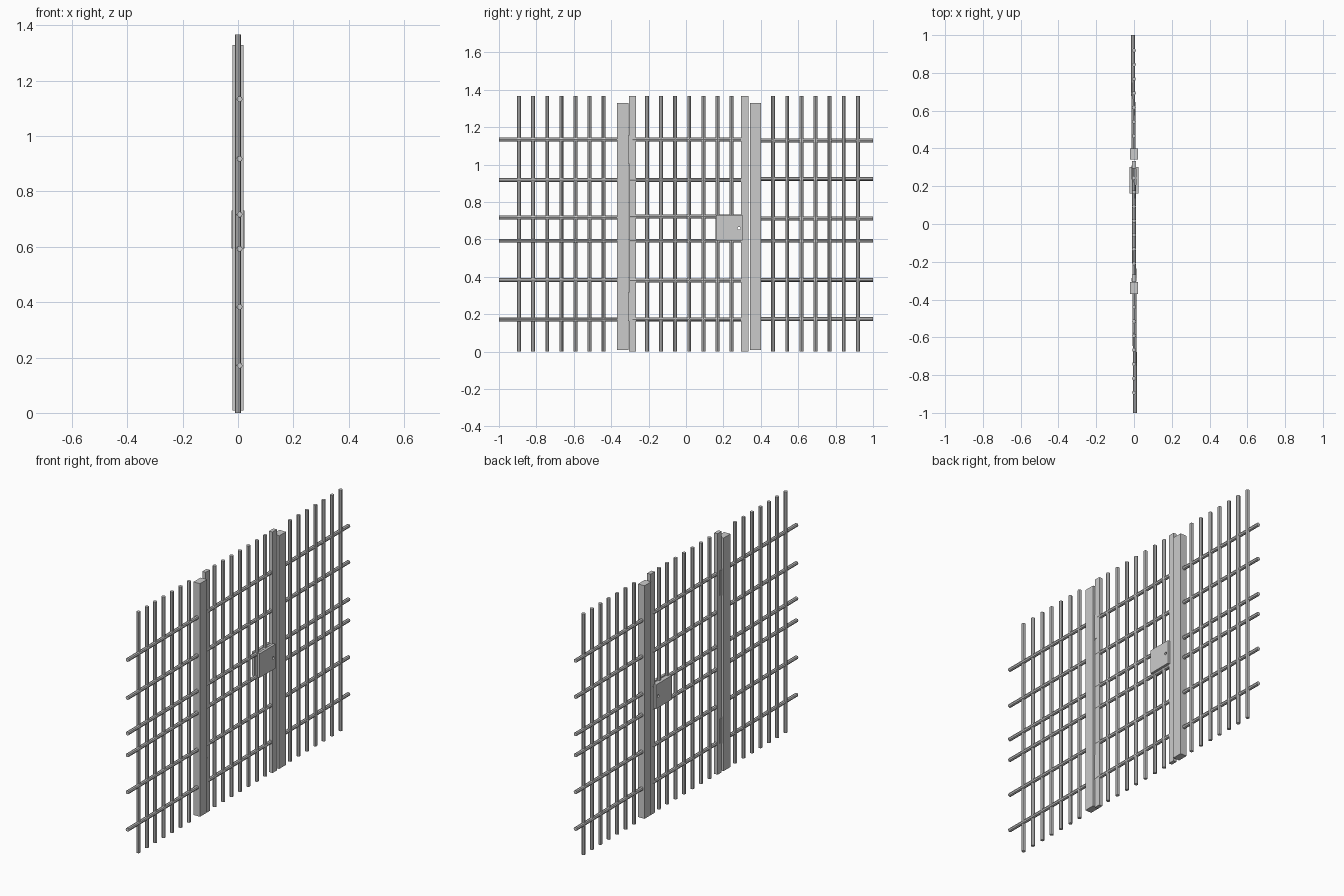
import bpy
from mathutils import Vector

if "Cube" in bpy.data.objects:
    bpy.data.objects.remove(bpy.data.objects["Cube"])


def box(name, x0, x1, y0, y1, z0, z1, bevel=0.0):
    bpy.ops.mesh.primitive_cube_add(size=1, location=((x0 + x1) / 2, (y0 + y1) / 2, (z0 + z1) / 2))
    o = bpy.context.object
    o.name = name
    o.scale = (x1 - x0, y1 - y0, z1 - z0)
    bpy.ops.object.transform_apply(location=False, rotation=False, scale=True)
    if bevel:
        m = o.modifiers.new("edge", "BEVEL")
        m.width = bevel
        m.segments = 1
    return o


def rod(name, a, b, r, sides=8):
    a, b = Vector(a), Vector(b)
    d = b - a
    bpy.ops.mesh.primitive_cylinder_add(vertices=sides, radius=r, depth=d.length, location=(a + b) / 2)
    o = bpy.context.object
    o.name = name
    o.rotation_mode = "QUATERNION"
    o.rotation_quaternion = d.to_track_quat("Z", "Y")
    return o


H = 1.367
TILT = -0.006  # the rails drift slightly in x along the fence

# fixed panels and gate leaf: y start, y end, first upright, rail heights
sections = [
    ("left_panel", -1.0, -0.36, -0.893, (1.134, 0.918, 0.717, 0.593, 0.383, 0.171)),
    ("gate", -0.30, 0.31, -0.209, (1.134, 0.917, 0.722, 0.593, 0.381, 0.173)),
    ("right_panel", 0.39, 1.0, 0.466, (1.129, 0.924, 0.712, 0.593, 0.384, 0.175)),
]
for name, y0, y1, first, heights in sections:
    for i in range(7):
        y = first + i * 0.0755
        rod(f"{name}_upright", (0, y, 0), (0, y, H), 0.0105)
    for z in heights:
        rod(f"{name}_rail", (TILT * y0, y0, z), (TILT * y1, y1, z), 0.0105)

# main posts
box("hinge_post", -0.02, 0.02, -0.37, -0.307, 0.008, 1.33)
box("latch_post", -0.02, 0.02, 0.341, 0.401, 0.008, 1.33)

# gate stiles
box("hinge_stile", -0.0105, 0.0105, -0.305, -0.268, 0, H)
box("latch_stile", -0.0105, 0.0105, 0.294, 0.333, 0, H)

# hinges between post and stile
for zc in (0.24, 1.08):
    rod("hinge_barrel", (0, -0.303, zc - 0.075), (0, -0.303, zc + 0.075), 0.012, 12)
    box("hinge_leaf", -0.0125, 0.0125, -0.303, -0.286, zc - 0.07, zc + 0.07)

# lock plates on both faces with a keyhole through them
hole = rod("keyhole_cutter", (-0.1, 0.283, 0.66), (0.1, 0.283, 0.66), 0.008, 12)
hole.hide_render = True
hole.hide_viewport = False
hole.display_type = "WIRE"
for s in (-1, 1):
    xs = sorted((s * 0.0095, s * 0.0235))
    plate = box("lock_plate", xs[0], xs[1], 0.161, 0.302, 0.594, 0.731)
    m = plate.modifiers.new("keyhole", "BOOLEAN")
    m.object = hole
    m.operation = "DIFFERENCE"
    m.solver = "EXACT"
